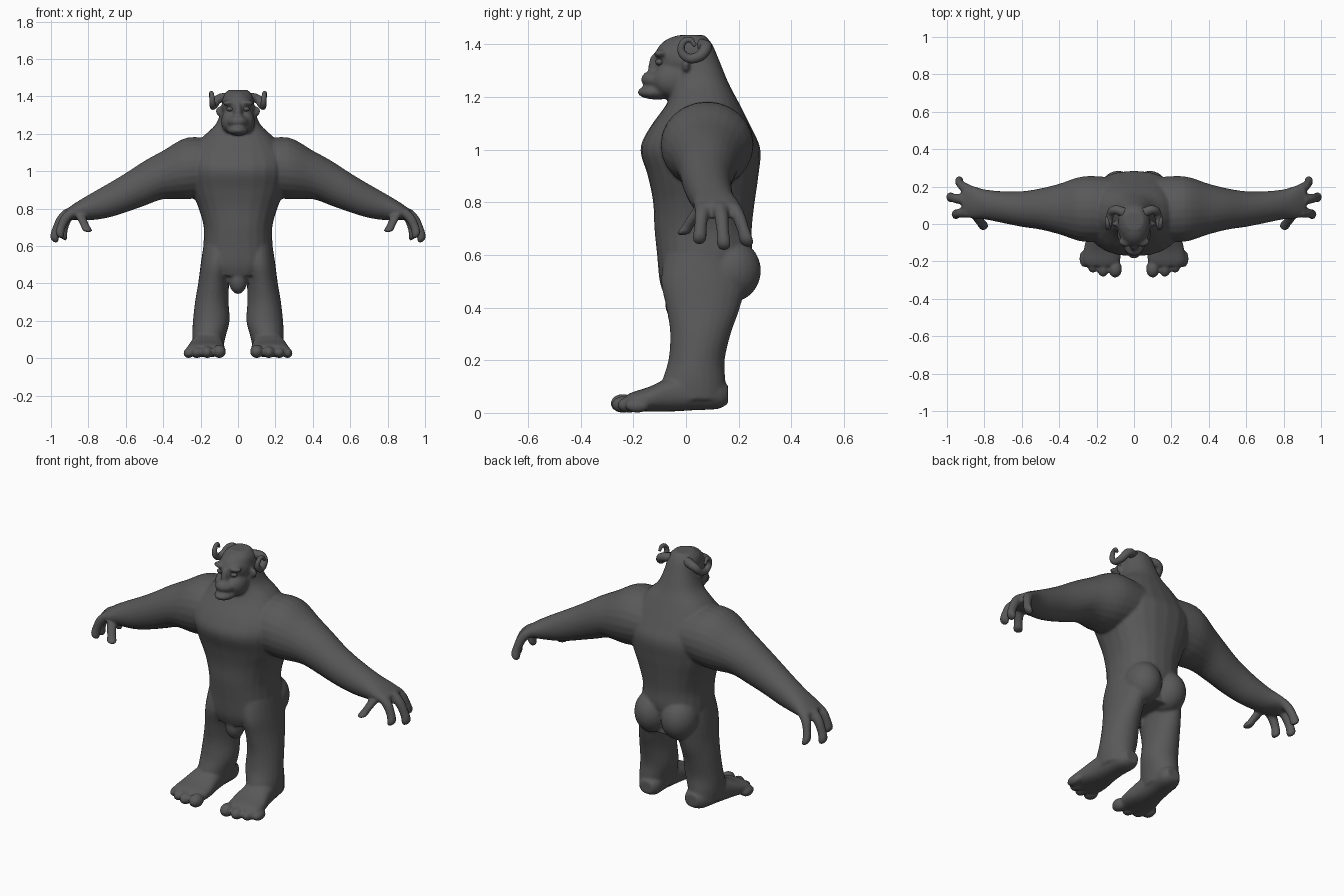
import bpy
import bmesh
from math import cos, sin, pi, copysign
from mathutils import Vector, Matrix

default = bpy.data.objects.get("Cube")
if default:
    bpy.data.objects.remove(default)

X, Y, Z = Vector((1, 0, 0)), Vector((0, 1, 0)), Vector((0, 0, 1))


def make_material(name, colour):
    mat = bpy.data.materials.new(name)
    mat.use_nodes = True
    mat.diffuse_color = colour
    mat.node_tree.nodes["Principled BSDF"].inputs["Base Color"].default_value = colour
    return mat


hide_grey = make_material("dark_grey_hide", (0.1, 0.1, 0.1, 1))


def catmull(p, q, r, s, t):
    return tuple(0.5 * (2 * b + (c - a) * t + (2 * a - 5 * b + 4 * c - d) * t * t
                        + (3 * b - a - 3 * c + d) * t ** 3)
                 for a, b, c, d in zip(p, q, r, s))


def loft(bm, rows, u, v, power=2.0, steps=4, sides=24):
    """Closed smooth skin through rows of (x, y, z, half size on u, half size on v)."""
    padded = [rows[0], *rows, rows[-1]]
    path = [catmull(*padded[i:i + 4], k / steps)
            for i in range(len(rows) - 1) for k in range(steps)] + [rows[-1]]

    def bend(value):
        return copysign(abs(value) ** (2 / power), value)

    rings = []
    for x, y, z, a, b in path:
        angles = [2 * pi * k / sides for k in range(sides)]
        rings.append([bm.verts.new(Vector((x, y, z)) + u * a * bend(cos(t)) + v * b * bend(sin(t)))
                      for t in angles])
    for low, high in zip(rings, rings[1:]):
        for k in range(sides):
            n = (k + 1) % sides
            bm.faces.new((low[k], low[n], high[n], high[k]))
    bm.faces.new(rings[0][::-1])
    bm.faces.new(rings[-1])


def ball(bm, centre, radii):
    matrix = Matrix.Translation(centre) @ Matrix.Diagonal((*radii, 1))
    bmesh.ops.create_uvsphere(bm, u_segments=24, v_segments=16, radius=1, matrix=matrix)


def digit(bm, base, tip, radius, lift, v):
    """Finger from base to tip, arched upward by lift, with a rounded end."""
    base, tip = Vector(base), Vector(tip)
    rows = []
    for t, size in ((0, 1.1), (0.35, 1.0), (0.7, 0.9), (0.92, 1.0), (1, 0.5)):
        point = base.lerp(tip, t) + (X + Z) * lift * sin(pi * t)
        rows.append((*point, radius * size, radius * size))
    loft(bm, rows, Y, v, sides=12)


def finish(bm, name):
    bmesh.ops.recalc_face_normals(bm, faces=bm.faces)
    mesh = bpy.data.meshes.new(name)
    bm.to_mesh(mesh)
    bm.free()
    mesh.materials.append(hide_grey)
    mesh.shade_smooth()
    obj = bpy.data.objects.new(name, mesh)
    bpy.context.collection.objects.link(obj)
    return obj


bm = bmesh.new()

# Torso, neck and back of the head
loft(bm, [
    (0, 0.07, 0.44, 0.15, 0.15), (0, 0.06, 0.50, 0.185, 0.16),
    (0, 0.07, 0.60, 0.185, 0.18), (0, 0.065, 0.70, 0.183, 0.185),
    (0, 0.068, 0.80, 0.21, 0.193), (0, 0.065, 0.90, 0.25, 0.21),
    (0, 0.055, 1.00, 0.27, 0.228), (0, 0.055, 1.08, 0.26, 0.195),
    (0, 0.065, 1.18, 0.19, 0.135), (0, 0.055, 1.25, 0.12, 0.108),
    (0, 0.03, 1.33, 0.09, 0.10), (0, 0.01, 1.40, 0.08, 0.09),
    (0, 0.02, 1.435, 0.05, 0.05)], X, Y, power=2.3)

# Buttock and groin
ball(bm, (0.085, 0.17, 0.54), (0.1, 0.115, 0.12))
ball(bm, (0, -0.025, 0.42), (0.05, 0.055, 0.077))

# Arm down to the palm
loft(bm, [
    (0.12, 0.08, 1.02, 0.17, 0.15), (0.27, 0.08, 1.015, 0.175, 0.165),
    (0.40, 0.08, 0.98, 0.135, 0.13), (0.50, 0.08, 0.935, 0.11, 0.12),
    (0.60, 0.08, 0.885, 0.095, 0.105), (0.70, 0.09, 0.84, 0.085, 0.09),
    (0.80, 0.105, 0.805, 0.08, 0.068), (0.87, 0.118, 0.785, 0.088, 0.045),
    (0.92, 0.128, 0.765, 0.08, 0.03)], Y, Z)

# Fingers and thumb
across = Vector((0.85, 0, 0.5))
digit(bm, (0.88, 0.065, 0.785), (0.955, 0.05, 0.645), 0.027, 0.016, across)
digit(bm, (0.90, 0.13, 0.785), (0.985, 0.145, 0.622), 0.027, 0.016, across)
digit(bm, (0.88, 0.18, 0.785), (0.935, 0.235, 0.635), 0.027, 0.016, across)
digit(bm, (0.85, 0.06, 0.78), (0.80, -0.015, 0.675), 0.027, 0.004, X)

# Leg
loft(bm, [
    (0.10, 0.06, 0.60, 0.085, 0.14), (0.115, 0.065, 0.50, 0.085, 0.16),
    (0.13, 0.065, 0.40, 0.083, 0.14), (0.14, 0.055, 0.30, 0.09, 0.115),
    (0.143, 0.04, 0.20, 0.098, 0.107), (0.155, 0.03, 0.12, 0.09, 0.12),
    (0.16, 0.03, 0.05, 0.08, 0.12)], X, Y)

# Foot and toes
loft(bm, [
    (0.145, 0.16, 0.07, 0.04, 0.035), (0.15, 0.12, 0.07, 0.065, 0.055),
    (0.16, 0.03, 0.08, 0.075, 0.07), (0.165, -0.06, 0.07, 0.085, 0.065),
    (0.17, -0.14, 0.052, 0.10, 0.047), (0.175, -0.20, 0.043, 0.10, 0.037),
    (0.175, -0.225, 0.04, 0.08, 0.028)], X, Z, power=2.4)
for x, y, size in ((0.10, -0.24, 0.036), (0.165, -0.236, 0.032),
                   (0.22, -0.215, 0.03), (0.265, -0.185, 0.027)):
    ball(bm, (x, y, size), (size, 0.047, size))

# Skull, cheek, brow, muzzle, lower lip, nose and ear
ball(bm, (0, -0.012, 1.345), (0.088, 0.108, 0.09))
ball(bm, (0.04, -0.05, 1.265), (0.05, 0.075, 0.065))
ball(bm, (0.042, -0.095, 1.365), (0.042, 0.026, 0.016))
ball(bm, (0, -0.10, 1.266), (0.06, 0.072, 0.036))
ball(bm, (0, -0.11, 1.218), (0.055, 0.075, 0.028))
ball(bm, (0, -0.115, 1.31), (0.022, 0.028, 0.06))
ball(bm, (0.014, -0.15, 1.282), (0.016, 0.014, 0.012))
ball(bm, (0.098, 0.0, 1.32), (0.022, 0.014, 0.026))

body = finish(bm, "body")

# Mirror the limbs, then blend every part into one skin
mirror = body.modifiers.new("mirror_sides", "MIRROR")
mirror.use_mirror_merge = False
remesh = body.modifiers.new("blend_parts", "REMESH")
remesh.mode = "VOXEL"
remesh.voxel_size = 0.0075
remesh.use_smooth_shade = True
smooth = body.modifiers.new("soften_skin", "SMOOTH")
smooth.factor = 0.5
smooth.iterations = 6

# Eyes and curled horns
for side, label in ((1, "left"), (-1, "right")):
    bm = bmesh.new()
    ball(bm, (side * 0.043, -0.1, 1.333), (0.019, 0.016, 0.013))
    finish(bm, label + "_eye")

    curve = bpy.data.curves.new(label + "_horn", "CURVE")
    curve.dimensions = "3D"
    curve.bevel_depth = 0.024
    curve.bevel_resolution = 4
    curve.use_fill_caps = True
    spline = curve.splines.new("BEZIER")
    path = [(0.05, 0.06, 1.395), (0.105, 0.075, 1.385), (0.128, 0.045, 1.352),
            (0.135, 0.0, 1.352), (0.138, -0.018, 1.39),
            (0.143, 0.012, 1.418), (0.147, 0.035, 1.395)]
    spline.bezier_points.add(len(path) - 1)
    for i, (point, (x, y, z)) in enumerate(zip(spline.bezier_points, path)):
        point.co = (side * x, y, z)
        point.handle_left_type = point.handle_right_type = "AUTO"
        point.radius = 1.1 - 0.13 * i
    curve.materials.append(hide_grey)
    horn = bpy.data.objects.new(label + "_horn", curve)
    bpy.context.collection.objects.link(horn)
